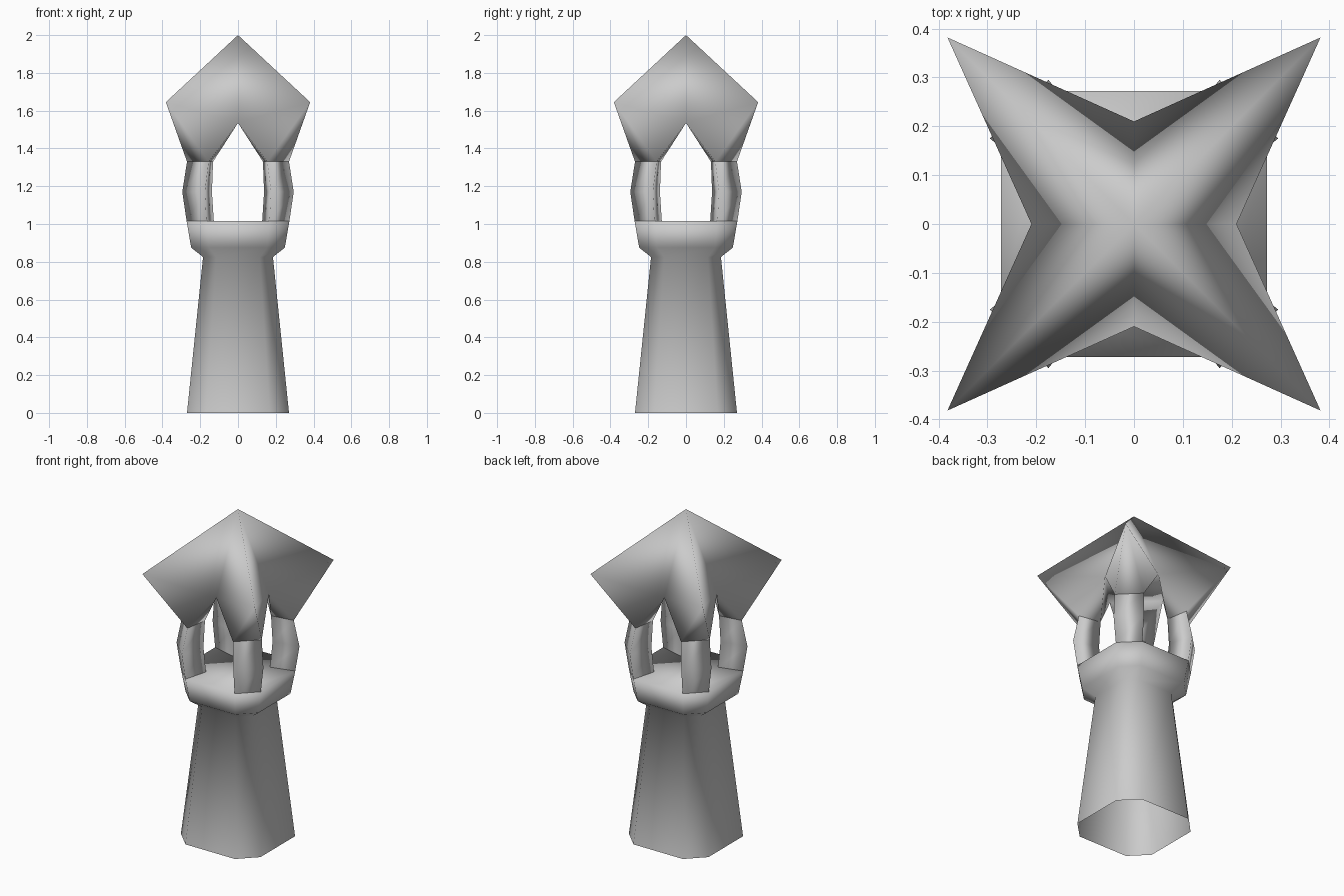
import bpy, bmesh
from math import radians
from mathutils import Matrix, Vector

if "Cube" in bpy.data.objects:
    bpy.data.objects.remove(bpy.data.objects["Cube"])


def finish(name, bm):
    """Weld, orient and smooth a bmesh, then make it an object."""
    bmesh.ops.remove_doubles(bm, verts=bm.verts, dist=0.0005)
    bmesh.ops.recalc_face_normals(bm, faces=bm.faces)
    for f in bm.faces:
        f.smooth = True
    me = bpy.data.meshes.new(name)
    bm.to_mesh(me)
    bm.free()
    ob = bpy.data.objects.new(name, me)
    bpy.context.collection.objects.link(ob)
    return ob


def loft(bm, rings):
    """Bridge closed rings of points with quads."""
    rows = [[bm.verts.new(p) for p in r] for r in rings]
    n = len(rows[0])
    for a, b in zip(rows, rows[1:]):
        for i in range(n):
            j = (i + 1) % n
            bm.faces.new((a[i], a[j], b[j], b[i]))
    return rows


def octagon(half, c, z):
    """Square with cut corners: flats at +-half, corners at +-c."""
    return [(half, -c, z), (half, c, z), (c, half, z), (-c, half, z),
            (-half, c, z), (-half, -c, z), (-c, -half, z), (c, -half, z)]


# Tapered shaft with the flared gallery and its floor; open underneath
bm = bmesh.new()
rows = loft(bm, [octagon(0.27, 0.168, 0), octagon(0.185, 0.115, 0.825),
                 octagon(0.248, 0.155, 0.875), octagon(0.272, 0.167, 1.015)])
bm.faces.new(rows[-1])
finish("shaft_and_gallery", bm)

# Bulging three-sided pillars, one on each cut corner
levels = [(0.272, 0.167, 0.128, 1.015), (0.295, 0.175, 0.138, 1.17),
          (0.27, 0.155, 0.132, 1.33)]
for k in range(4):
    bm = bmesh.new()
    loft(bm, [[(a, b, z), (b, a, z), (i, i, z)] for a, b, i, z in levels])
    bm.transform(Matrix.Rotation(radians(90 * k), 4, 'Z'))
    finish(f"pillar_{k + 1}", bm)

# Four-pointed roof: valleys above, pointed arches below running into the pillars
bm = bmesh.new()
apex, tip = (0, 0, 2), (0.382, 0.382, 1.645)
mid_x, mid_y = (0.21, 0, 1.535), (0, 0.21, 1.535)
a, b, i, z = levels[-1]
out_x, out_y, inner = (a, b, z), (b, a, z), (i, i, z)
centre = (0, 0, 1.535)
quadrant = [
    (apex, mid_x, tip), (apex, tip, mid_y),                # upper slopes
    (tip, mid_x, out_x), (tip, out_x, out_y), (tip, out_y, mid_y),  # outer corner
    (mid_x, inner, out_x), (mid_y, out_y, inner),          # arch soffits
    (mid_x, mid_y, inner), (centre, mid_y, mid_x),         # ceiling
]
for k in range(4):
    rot = Matrix.Rotation(radians(90 * k), 4, 'Z')
    for tri in quadrant:
        bm.faces.new([bm.verts.new(rot @ Vector(p)) for p in tri])
finish("roof", bm)
